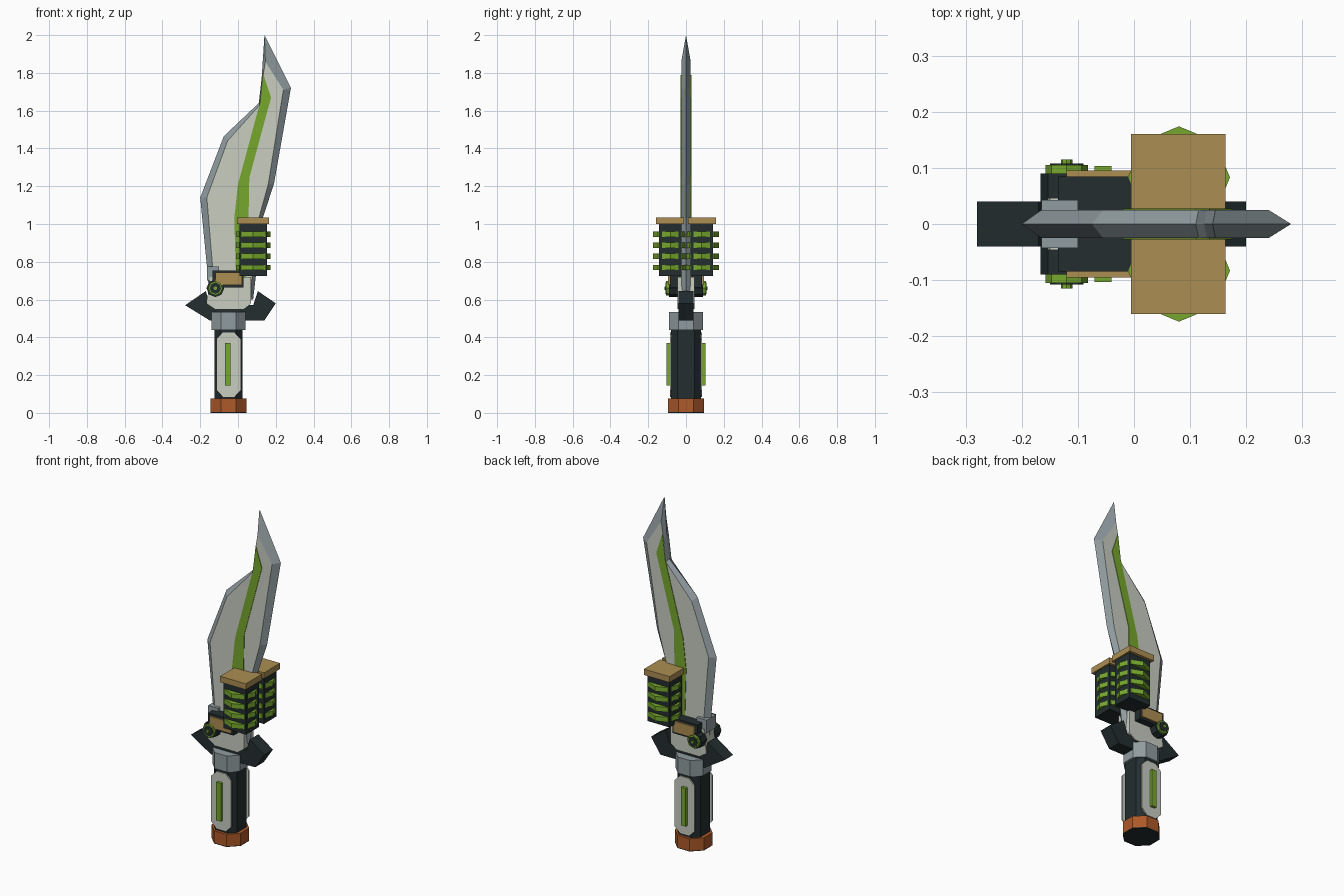
import bpy
import math

cube = bpy.data.objects.get("Cube")
if cube:
    bpy.data.objects.remove(cube, do_unlink=True)


def material(name, r, g, b):
    m = bpy.data.materials.new(name)
    m.use_nodes = True
    m.diffuse_color = (r, g, b, 1)
    m.node_tree.nodes["Principled BSDF"].inputs["Base Color"].default_value = (r, g, b, 1)
    return m


WHITE = material("bone white", 0.58, 0.61, 0.53)
STEEL = material("steel grey", 0.28, 0.33, 0.35)
DARK = material("dark slate", 0.017, 0.027, 0.029)
GREEN = material("leaf green", 0.18, 0.39, 0.027)
TAN = material("tan", 0.41, 0.27, 0.085)
RUST = material("rust orange", 0.42, 0.1, 0.022)


def build(name, verts, faces, mats, indices=None):
    mesh = bpy.data.meshes.new(name)
    mesh.from_pydata(verts, [], faces)
    for m in mats:
        mesh.materials.append(m)
    if indices:
        mesh.polygons.foreach_set("material_index", indices)
    obj = bpy.data.objects.new(name, mesh)
    bpy.context.collection.objects.link(obj)
    # consistent outward normals
    import bmesh
    bm = bmesh.new()
    bm.from_mesh(mesh)
    bmesh.ops.recalc_face_normals(bm, faces=bm.faces)
    bm.to_mesh(mesh)
    bm.free()
    return obj


def prism(name, pts, axis, a, b, mat):
    """Extrude an outline along y (outline in x, z) or z (outline in x, y)."""
    place = (lambda p, t: (p[0], t, p[1])) if axis == "y" else (lambda p, t: (p[0], p[1], t))
    n = len(pts)
    verts = [place(p, a) for p in pts] + [place(p, b) for p in pts]
    faces = [list(range(n)), list(range(n, 2 * n))]
    faces += [(i, (i + 1) % n, (i + 1) % n + n, i + n) for i in range(n)]
    return build(name, verts, faces, [mat])


def chamfered(x0, x1, y0, y1, c):
    return [(x0 + c, y0), (x1 - c, y0), (x1, y0 + c), (x1, y1 - c),
            (x1 - c, y1), (x0 + c, y1), (x0, y1 - c), (x0, y0 + c)]


def rect(x0, x1, y0, y1):
    return [(x0, y0), (x1, y0), (x1, y1), (x0, y1)]


def octagon(cx, cy, r):
    return [(cx + r * math.cos(i * math.pi / 4), cy + r * math.sin(i * math.pi / 4)) for i in range(8)]


# Blade: sharp outline at y = 0, flat faces on both sides, bevels between
edge = [(0.14, 2.0), (0.28, 1.72), (0.19, 1.21), (0.13, 1.03), (0.08, 0.6),
        (-0.15, 0.6), (-0.165, 0.78), (-0.2, 1.14), (-0.075, 1.465), (0.11, 1.64), (0.125, 1.77)]
flat = [(0.145, 1.86), (0.24, 1.71), (0.16, 1.21), (0.11, 1.03), (0.06, 0.6),
        (-0.12, 0.6), (-0.135, 0.78), (-0.165, 1.14), (-0.055, 1.44), (0.115, 1.63), (0.13, 1.77)]
n = len(edge)
HALF = 0.025
verts = [(x, 0, z) for x, z in edge]
verts += [(x, s * HALF, z) for s in (-1, 1) for x, z in flat]
faces = [list(range(n, 2 * n)), list(range(2 * n, 3 * n))]
for base in (n, 2 * n):
    faces += [(i, (i + 1) % n, base + (i + 1) % n, base + i) for i in range(n)]
build("blade", verts, faces, [WHITE, STEEL], [0, 0] + [1] * (2 * n))

# Guard wings and the block at the blade root
prism("guard", [(-0.28, 0.57), (-0.17, 0.645), (-0.15, 0.57), (0.08, 0.57), (0.105, 0.645),
                (0.2, 0.58), (0.14, 0.49), (-0.15, 0.49)], "y", -0.04, 0.04, DARK)
prism("blade_root", [(-0.165, 0.58), (-0.12, 0.55), (0.03, 0.55), (0.07, 0.58),
                     (0.07, 0.72), (-0.15, 0.72)], "y", -0.046, 0.046, WHITE)
prism("root_bracket", rect(-0.165, -0.1, 0.7, 0.775), "y", -0.043, 0.043, STEEL)

# Handle, collar and pommel
prism("grip", chamfered(-0.125, 0.025, -0.08, 0.08, 0.035), "z", 0.07, 0.45, DARK)
prism("collar", chamfered(-0.14, 0.04, -0.09, 0.09, 0.05), "z", 0.44, 0.535, STEEL)
prism("pommel", chamfered(-0.145, 0.045, -0.095, 0.095, 0.055), "z", 0.004, 0.075, RUST)
prism("pommel_base", chamfered(-0.145, 0.045, -0.095, 0.095, 0.055), "z", 0, 0.004, DARK)

# Parts repeated on the front and back
fuller = [(0.135, 1.79), (0.175, 1.67), (0.06, 1.245), (0.055, 1.0), (0.04, 0.7),
          (-0.01, 0.7), (-0.02, 1.03), (0.0, 1.21), (0.116, 1.64)]
for side, s in (("front", -1), ("back", 1)):
    def layer(name, pts, near, far, mat):
        prism(side + "_" + name, pts, "y", s * near, s * far, mat)

    layer("fuller", fuller, 0.024, 0.028, GREEN)
    layer("grip_plate", chamfered(-0.115, 0.015, 0.085, 0.425, 0.035), 0.078, 0.086, WHITE)
    layer("grip_light", rect(-0.07, -0.04, 0.145, 0.37), 0.08, 0.103, GREEN)

    # Clamp with a bolt
    layer("clamp", rect(-0.135, 0.03, 0.665, 0.755), 0.02, 0.085, DARK)
    layer("clamp_plate", rect(-0.12, 0.02, 0.677, 0.743), 0.08, 0.095, TAN)
    layer("bolt_washer", octagon(-0.12, 0.66, 0.047), 0.04, 0.09, DARK)
    layer("bolt", octagon(-0.12, 0.66, 0.038), 0.085, 0.105, GREEN)
    layer("bolt_cap", octagon(-0.12, 0.66, 0.03), 0.1, 0.108, DARK)
    layer("bolt_pin", octagon(-0.12, 0.66, 0.01), 0.1, 0.115, GREEN)

    # Caged power cell: octagonal discs poking through a square case
    cy = s * 0.083
    prism(side + "_case", rect(0.007, 0.153, cy - 0.06, cy + 0.06), "z", 0.725, 1.005, DARK)
    for i in range(4):
        z = 0.77 + i * 0.0585
        prism(f"{side}_cell_{i + 1}", octagon(0.08, cy, 0.091), "z", z - 0.014, z + 0.014, GREEN)
    prism(side + "_cell_lid", rect(-0.005, 0.163, s * 0.01, s * 0.16), "z", 1.0, 1.035, TAN)
